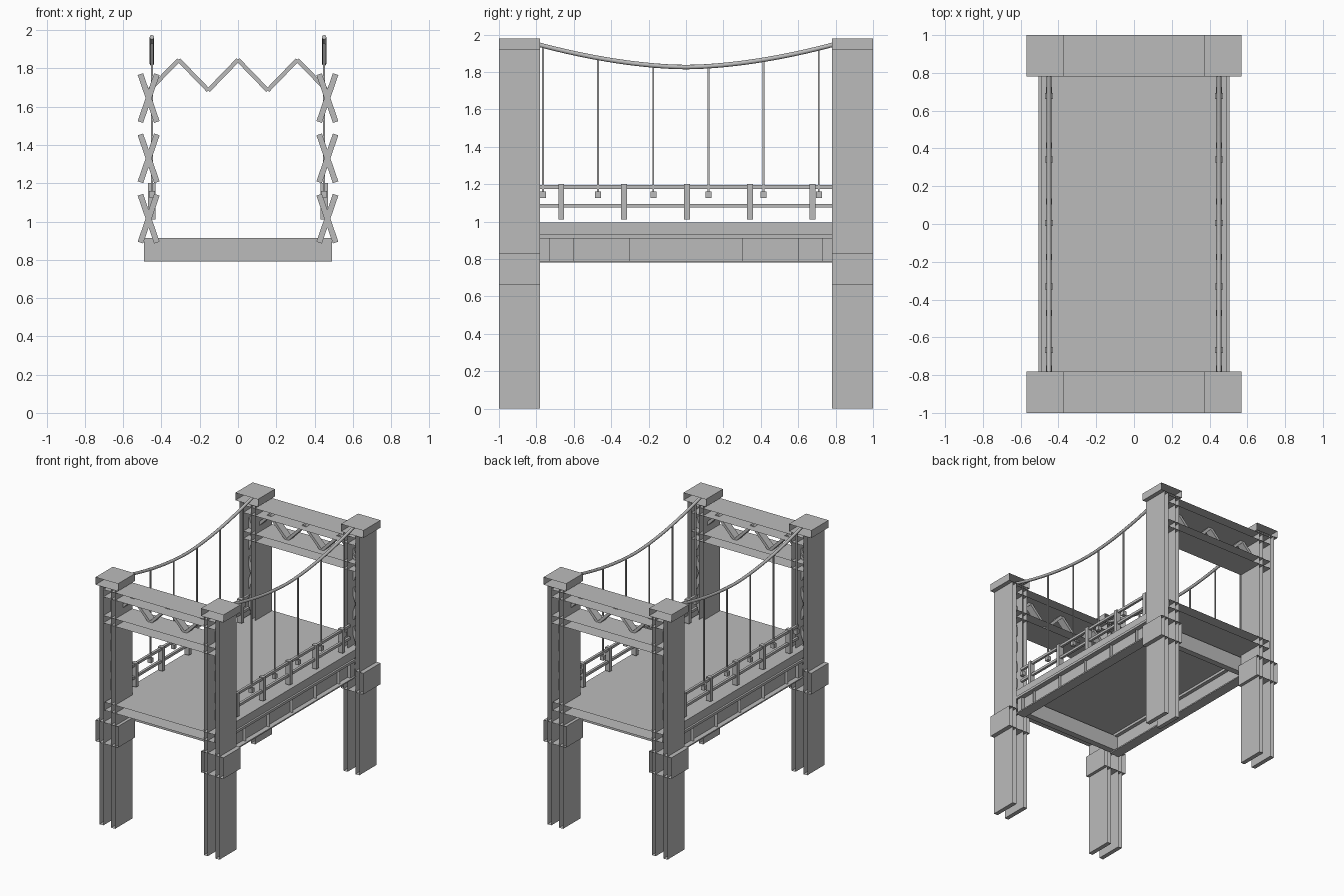
import bpy, bmesh
from mathutils import Vector, Matrix

if "Cube" in bpy.data.objects:
    bpy.data.objects.remove(bpy.data.objects["Cube"], do_unlink=True)

steel = bpy.data.materials.new("steel_grey")
steel.use_nodes = True
GREY = (0.5, 0.5, 0.5, 1)
steel.diffuse_color = GREY
steel.node_tree.nodes["Principled BSDF"].inputs["Base Color"].default_value = GREY


def box(bm, x, y, z, hollow=False):
    """Box from three (low, high) ranges; hollow leaves the y ends open."""
    size = [b - a for a, b in (x, y, z)]
    mid = [(a + b) / 2 for a, b in (x, y, z)]
    mat = Matrix.Translation(mid) @ Matrix.Diagonal((*size, 1))
    verts = bmesh.ops.create_cube(bm, size=1, matrix=mat)["verts"]
    if hollow:
        faces = {f for v in verts for f in v.link_faces}
        ends = [f for f in faces if abs(f.normal.y) > 0.9]
        bmesh.ops.delete(bm, geom=ends, context="FACES_ONLY")


def bar(bm, p, q, y, width, depth):
    """Flat bar between two (x, z) points at depth position y."""
    a, b = Vector((p[0], y, p[1])), Vector((q[0], y, q[1]))
    d = b - a
    turn = d.to_track_quat("Z", "Y").to_matrix().to_4x4()
    along = d.normalized()
    side = Vector((0, 1, 0)).cross(along)
    turn = Matrix((side, Vector((0, 1, 0)), along)).transposed().to_4x4()
    mat = (Matrix.Translation((a + b) / 2) @ turn
           @ Matrix.Diagonal((width, depth, d.length, 1)))
    bmesh.ops.create_cube(bm, size=1, matrix=mat)


def finish(name, bm):
    mesh = bpy.data.meshes.new(name)
    bm.to_mesh(mesh)
    bm.free()
    mesh.materials.append(steel)
    obj = bpy.data.objects.new(name, mesh)
    bpy.context.collection.objects.link(obj)
    return obj


def span(s, lo, hi):
    """Range mirrored by sign s."""
    return (lo, hi) if s > 0 else (-hi, -lo)


# Towers: twin open-ended columns, cap, collar, cross braces
for end, ename in ((-1, "front"), (1, "back")):
    depth = span(end, 0.78, 1)
    for s, sname in ((-1, "right"), (1, "left")):
        bm = bmesh.new()
        box(bm, span(s, 0.395, 0.43), depth, (0, 1.92), True)
        box(bm, span(s, 0.5, 0.535), depth, (0, 1.92), True)
        finish(f"{ename}_{sname}_leg", bm)

        bm = bmesh.new()
        box(bm, span(s, 0.37, 0.57), depth, (1.92, 1.98), True)
        finish(f"{ename}_{sname}_cap", bm)

        bm = bmesh.new()
        box(bm, span(s, 0.37, 0.57), depth, (0.66, 0.83), True)
        finish(f"{ename}_{sname}_collar", bm)

        bm = bmesh.new()
        for z in (1.015, 1.33, 1.645):
            for t in (-1, 1):
                bar(bm, (s * (0.467 - t * 0.043), z - 0.125),
                    (s * (0.467 + t * 0.043), z + 0.125), end * 0.88, 0.03, 0.06)
        finish(f"{ename}_{sname}_cross_braces", bm)

    # Portal truss over the roadway
    for name, z in (("upper", (1.84, 1.9)), ("lower", (1.63, 1.69))):
        bm = bmesh.new()
        box(bm, (-0.5, 0.5), depth, z, True)
        finish(f"{ename}_{name}_chord", bm)
    bm = bmesh.new()
    step = 0.155
    pts = [(i * step, 1.845 if i % 2 == 0 else 1.685) for i in range(-3, 4)]
    for p, q in zip(pts, pts[1:]):
        bar(bm, p, q, end * 0.87, 0.022, 0.06)
    finish(f"{ename}_zigzag", bm)
    # Outermost diagonals are joined to the columns
    bm = bmesh.new()
    for s in (-1, 1):
        bar(bm, (s * step * 2, 1.845), (s * step * 3, 1.685), end * 0.87, 0.022, 0.06)
    finish(f"{ename}_end_diagonals", bm)

    # End crossbeam under the deck
    bm = bmesh.new()
    box(bm, (-0.49, 0.49), span(end, 0.73, 0.78), (0.79, 0.915))
    finish(f"{ename}_crossbeam", bm)

# Deck slab
bm = bmesh.new()
box(bm, (-0.49, 0.49), (-1, 1), (0.93, 0.995), True)
finish("deck", bm)

CLEAR = (-0.78, 0.78)


def cable_height(y):
    return 1.826 + 0.118 * (abs(y) / 0.78) ** 1.75


for s, sname in ((-1, "right"), (1, "left")):
    # Side girder with flanges and stiffeners
    bm = bmesh.new()
    box(bm, span(s, 0.45, 0.465), CLEAR, (0.79, 0.91), True)
    box(bm, span(s, 0.42, 0.505), CLEAR, (0.78, 0.79), True)
    box(bm, span(s, 0.42, 0.505), CLEAR, (0.91, 0.93), True)
    for i in range(-2, 3):
        y = i * 0.3
        box(bm, span(s, 0.465, 0.49), (y - 0.001, y + 0.001), (0.79, 0.91))
    finish(f"{sname}_girder", bm)

    # Railing
    bm = bmesh.new()
    for z in (1.085, 1.185):
        box(bm, span(s, 0.44, 0.46), CLEAR, (z - 0.01, z + 0.01), True)
    for i in range(-2, 3):
        y = 0.005 + i * 0.336
        box(bm, span(s, 0.43, 0.47), (y - 0.016, y + 0.016), (1.01, 1.2))
    finish(f"{sname}_railing", bm)

    # Hangers with end blocks
    bm = bmesh.new()
    for i in range(6):
        y = -0.765 + i * 0.295
        box(bm, span(s, 0.445, 0.455), (y - 0.005, y + 0.005), (1.15, cable_height(y)))
        box(bm, span(s, 0.435, 0.465), (y - 0.016, y + 0.016), (1.125, 1.16))
    finish(f"{sname}_hangers", bm)

    # Main cable
    curve = bpy.data.curves.new(f"{sname}_cable", "CURVE")
    curve.dimensions = "3D"
    curve.bevel_depth = 0.012
    curve.bevel_resolution = 2
    curve.use_fill_caps = True
    path = curve.splines.new("POLY")
    count = 33
    path.points.add(count - 1)
    for i, point in enumerate(path.points):
        y = -0.85 + 1.7 * i / (count - 1)
        point.co = (s * 0.45, y, cable_height(y), 1)
    curve.materials.append(steel)
    cable = bpy.data.objects.new(f"{sname}_cable", curve)
    bpy.context.collection.objects.link(cable)
